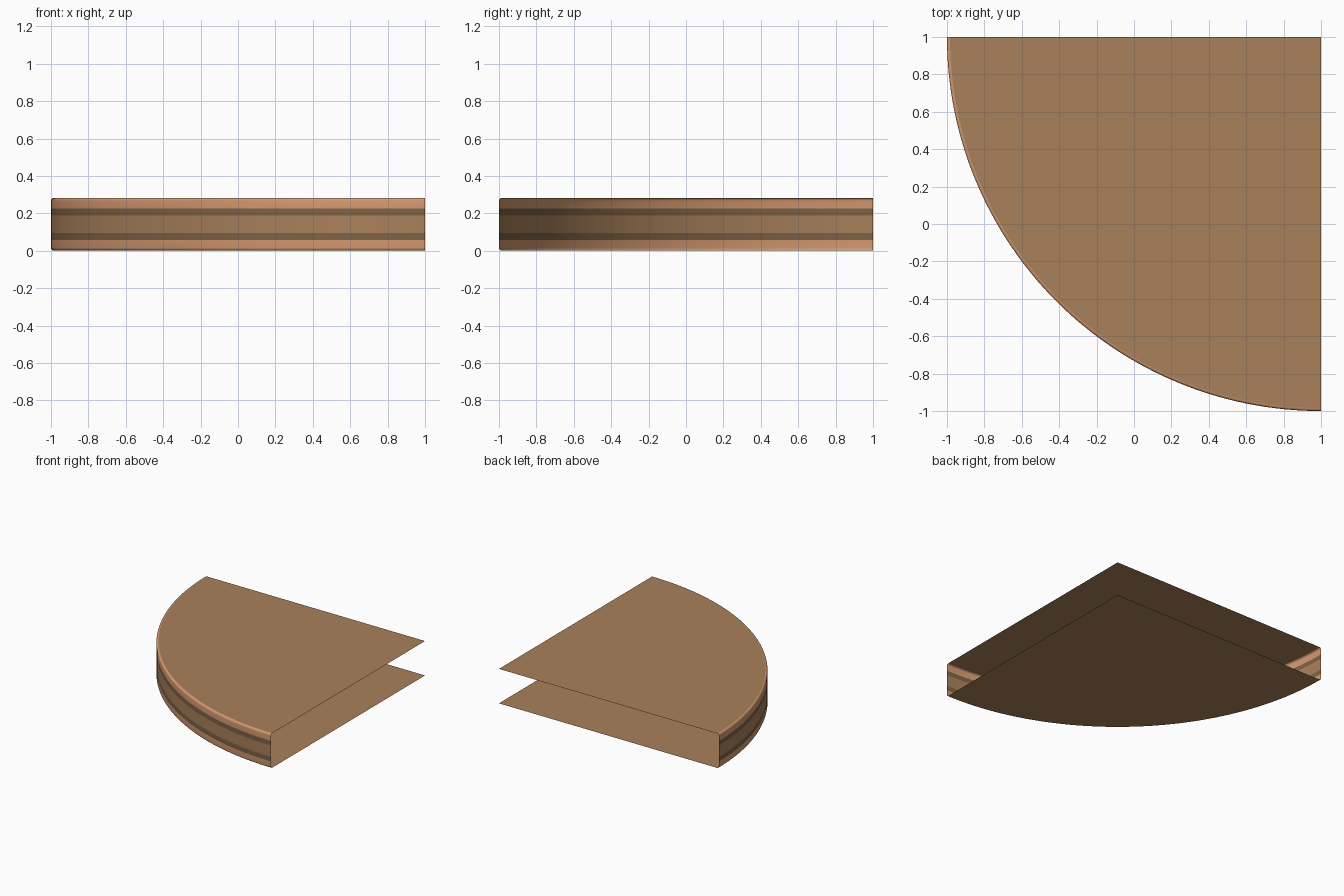
import bpy, bmesh
from math import sin, cos, pi

if "Cube" in bpy.data.objects:
    bpy.data.objects.remove(bpy.data.objects["Cube"])

CX, CY, R, H, SEG = 1.0, 1.0, 2.0, 0.283, 64


def material(name, rgb):
    m = bpy.data.materials.new(name)
    m.diffuse_color = (*rgb, 1)
    m.use_nodes = True
    m.node_tree.nodes["Principled BSDF"].inputs["Base Color"].default_value = m.diffuse_color
    return m


WOOD = material("wood", (0.40, 0.22, 0.105))
LIGHT = material("light_edge", (0.66, 0.32, 0.16))
DARK = material("dark_band", (0.21, 0.125, 0.065))


def arc(bm, r, z):
    # quarter arc from the left end to the front end
    return [bm.verts.new((CX + r * cos(pi + pi / 2 * i / SEG),
                          CY + r * sin(pi + pi / 2 * i / SEG), z))
            for i in range(SEG + 1)]


def finish(bm, name, mat, smooth=False):
    me = bpy.data.meshes.new(name)
    bm.to_mesh(me)
    bm.free()
    me.materials.append(mat)
    ob = bpy.data.objects.new(name, me)
    bpy.context.collection.objects.link(ob)
    if smooth:
        bpy.context.view_layer.objects.active = ob
        ob.select_set(True)
        bpy.ops.object.shade_smooth_by_angle(angle=0.6)
        ob.select_set(False)


def sheet(name, z, up):
    bm = bmesh.new()
    pts = arc(bm, R - INSET, z) + [bm.verts.new((CX, CY, z))]
    bm.faces.new(pts if up else pts[::-1])
    finish(bm, name, WOOD)


def rim_band(name, profile, mat):
    bm = bmesh.new()
    rows = [arc(bm, r, z) for r, z in profile]
    for a, b in zip(rows, rows[1:]):
        for i in range(SEG):
            bm.faces.new((a[i], a[i + 1], b[i + 1], b[i]))
    finish(bm, name, mat, True)


# flat top and bottom sheets, straight sides left open
INSET = 0.016
sheet("top_sheet", H, True)
sheet("bottom_sheet", 0, False)

# curved rim: rounded light edges, dark stripes, plain middle
curve = [(R - INSET * (1 - cos(t)), INSET * (1 - sin(t)))
         for t in [pi / 2 * (1 - k / 5) for k in range(6)]]
lower = curve + [(R, 0.057)]
rim_band("lower_edge", lower, LIGHT)
rim_band("upper_edge", [(r, H - z) for r, z in reversed(lower)], LIGHT)
rim_band("lower_stripe", [(R, 0.057), (R, 0.095)], DARK)
rim_band("middle_band", [(R, 0.095), (R, H - 0.095)], WOOD)
rim_band("upper_stripe", [(R, H - 0.095), (R, H - 0.057)], DARK)
